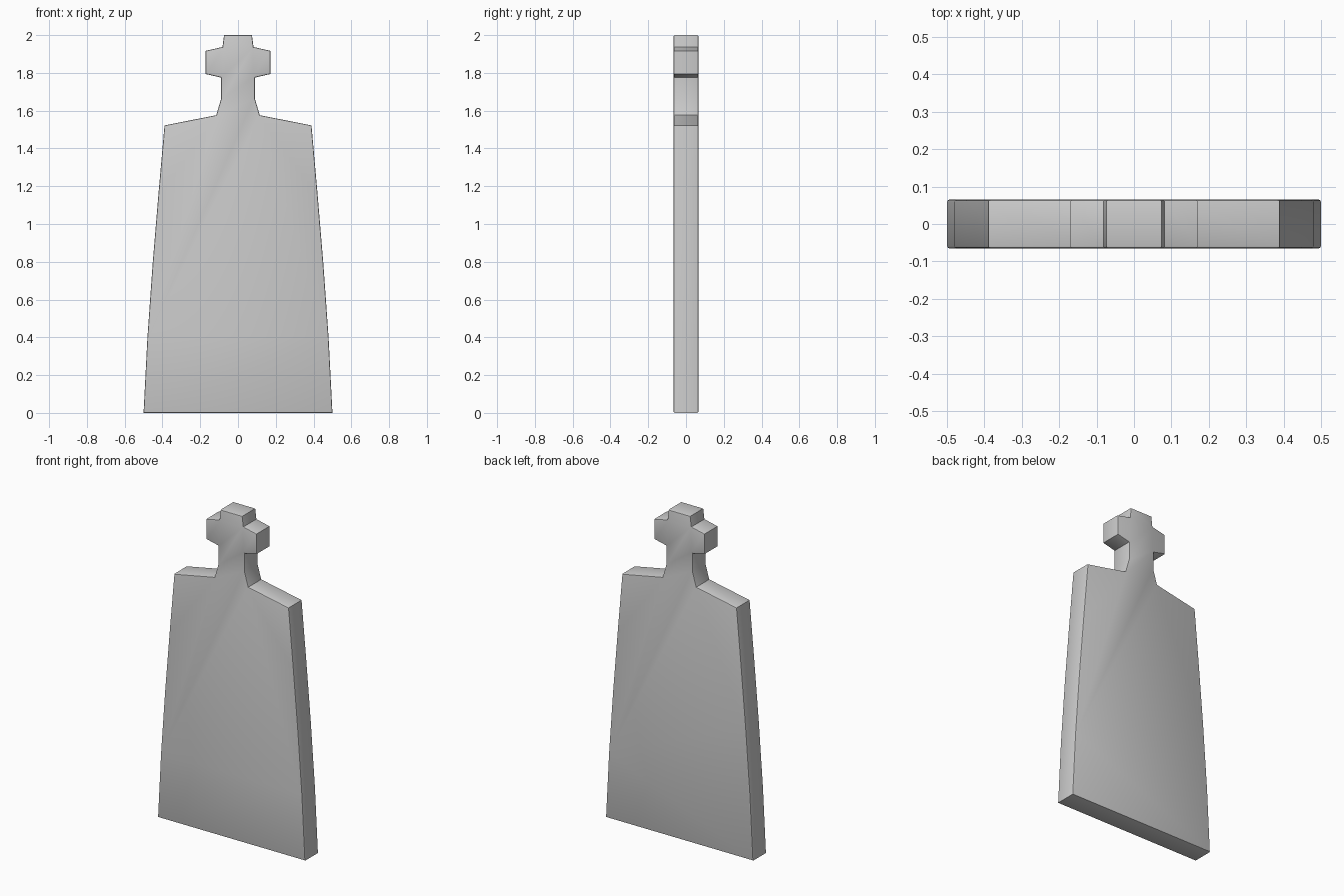
import bpy, bmesh, math

if "Cube" in bpy.data.objects:
    bpy.data.objects.remove(bpy.data.objects["Cube"])

HALF_DEPTH = 0.065

# Right half of the outline, from the base up to the top of the cross
half = [(0.5, 0), (0.4795, 0.4), (0.451, 0.8), (0.421, 1.16), (0.389, 1.522),
        (0.115, 1.576), (0.089, 1.665), (0.089, 1.775), (0.171, 1.794),
        (0.171, 1.917), (0.082, 1.937), (0.074, 2.0)]
outline = half + [(-x, z) for x, z in reversed(half)]

# Slab: outline extruded front to back
bm = bmesh.new()
face = bm.faces.new([bm.verts.new((x, -HALF_DEPTH, z)) for x, z in outline])
ext = bmesh.ops.extrude_face_region(bm, geom=[face], use_keep_orig=True)
for v in ext["geom"]:
    if isinstance(v, bmesh.types.BMVert):
        v.co.y = HALF_DEPTH
bmesh.ops.recalc_face_normals(bm, faces=bm.faces)

# Softened front and back rims
rims = [e for e in bm.edges if e.verts[0].co.y * e.verts[1].co.y > 0]
bmesh.ops.bevel(bm, geom=rims, offset=0.006, segments=2, profile=0.5,
                affect='EDGES', clamp_overlap=True)
bmesh.ops.recalc_face_normals(bm, faces=bm.faces)

mesh = bpy.data.meshes.new("headstone_with_cross")
bm.to_mesh(mesh)
bm.free()
stone = bpy.data.objects.new("headstone_with_cross", mesh)
bpy.context.collection.objects.link(stone)
bpy.context.view_layer.objects.active = stone
stone.select_set(True)
bpy.ops.object.shade_smooth_by_angle(angle=math.radians(25))
